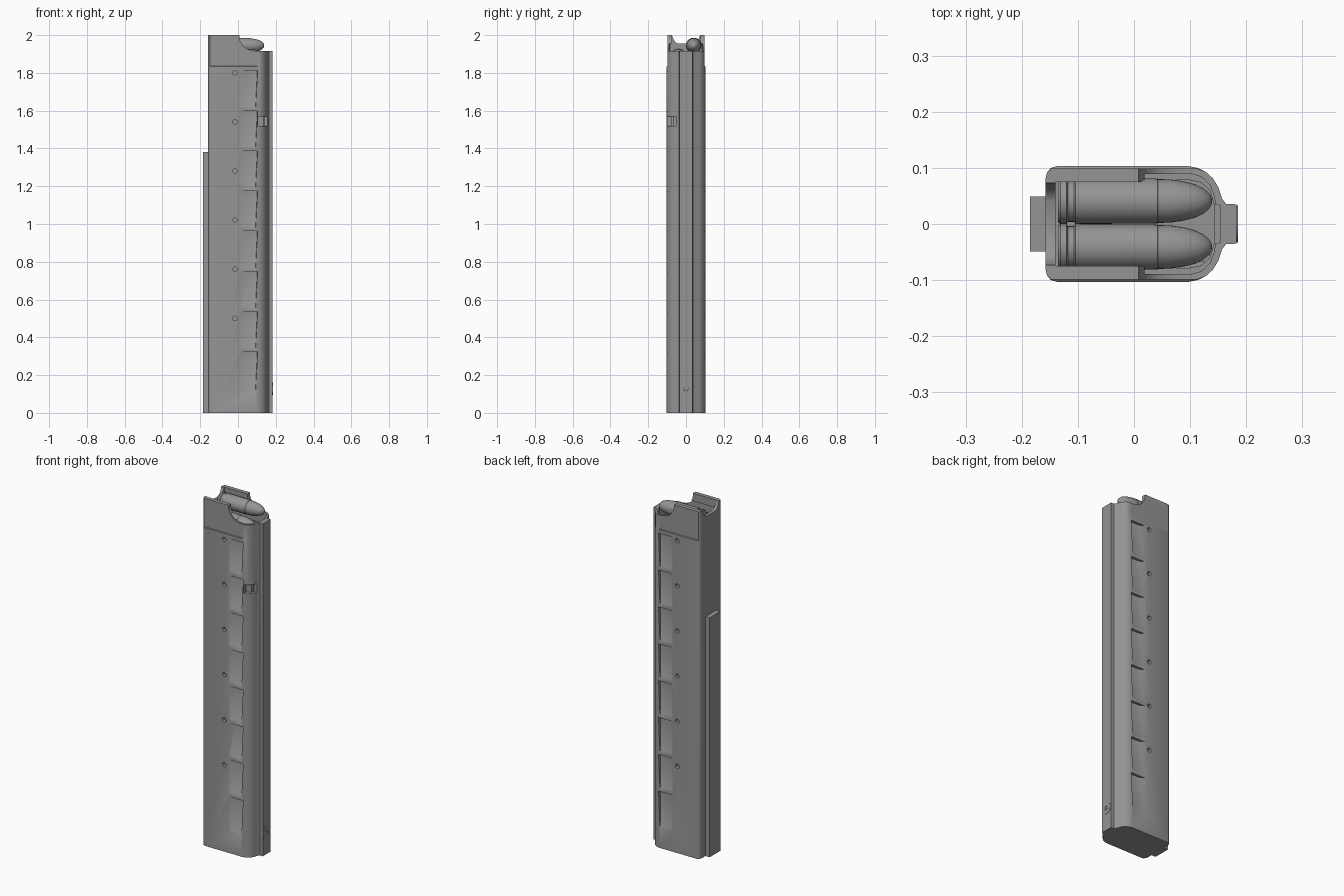
import bpy, bmesh, math
from mathutils import Vector

if "Cube" in bpy.data.objects:
    bpy.data.objects.remove(bpy.data.objects["Cube"])

steel = bpy.data.materials.new("dark_grey")
steel.diffuse_color = (.3, .3, .3, 1)
steel.use_nodes = True
steel.node_tree.nodes["Principled BSDF"].inputs["Base Color"].default_value = steel.diffuse_color


def make_object(name, bm):
    bmesh.ops.recalc_face_normals(bm, faces=bm.faces)
    me = bpy.data.meshes.new(name)
    bm.to_mesh(me)
    bm.free()
    me.materials.append(steel)
    ob = bpy.data.objects.new(name, me)
    bpy.context.collection.objects.link(ob)
    return ob


def loft(bm, rings):
    """Closed solid through rings of equal point count."""
    vs = [[bm.verts.new(p) for p in r] for r in rings]
    n = len(vs[0])
    for a, b in zip(vs, vs[1:]):
        for i in range(n):
            bm.faces.new((a[i], a[(i + 1) % n], b[(i + 1) % n], b[i]))
    bm.faces.new(vs[0])
    bm.faces.new(vs[-1])


def box(bm, x0, x1, y0, y1, z0, z1):
    loft(bm, [[(x0, y0, z), (x1, y0, z), (x1, y1, z), (x0, y1, z)] for z in (z0, z1)])


def mirrored(half):
    return half + [(x, -y) for x, y in reversed(half)]


def smooth(ob, angle=35):
    bpy.ops.object.select_all(action='DESELECT')
    ob.select_set(True)
    bpy.context.view_layer.objects.active = ob
    bpy.ops.object.shade_smooth_by_angle(angle=math.radians(angle))


def cut(target, bm):
    cutter = make_object("cutter", bm)
    cutter.hide_render = True
    mod = target.modifiers.new("cut", 'BOOLEAN')
    mod.operation, mod.solver, mod.object = 'DIFFERENCE', 'EXACT', cutter
    bpy.context.view_layer.objects.active = target
    bpy.ops.object.modifier_apply(modifier=mod.name)
    bpy.data.objects.remove(cutter, do_unlink=True)


def prism_cut(target, pts, z0, z1):
    bm = bmesh.new()
    loft(bm, [[(x, y, z) for x, y in pts] for z in (z0, z1)])
    cut(target, bm)


# outer shell with narrower collar at the top, front rib included
half = [(-.158, .080), (-.155, .092), (-.148, .100), (-.138, .103), (.098, .103),
        (.113, .100), (.128, .093), (.141, .081), (.150, .066), (.157, .045),
        (.164, .036), (.183, .035)]
outline = mirrored(half)
bm = bmesh.new()
loft(bm, [[(x, max(-w, min(w, y)), z) for x, y in outline]
          for z, w in ((0, .103), (1.834, .103), (1.837, .0985), (2.0, .0985))])
body = make_object("case_body", bm)

# hollow interior, wider front mouth, narrow slot between the lips
nose = [(.10, .090), (.12, .084), (.135, .070), (.143, .050), (.145, .034), (.154, .033)]
prism_cut(body, mirrored([(-.14, .078), (.10, .078), (.12, .074), (.135, .060), (.143, .034)]), .05, 1.86)
prism_cut(body, mirrored([(-.14, .086)] + nose), 1.85, 1.955)
prism_cut(body, mirrored([(-.14, .075), (.02, .075)]), 1.95, 2.1)

# lowered front mouth
side = [(.008, 2.1), (.008, 1.985), (.013, 1.965), (.025, 1.945), (.042, 1.93),
        (.065, 1.92), (.09, 1.916), (.3, 1.916), (.3, 2.1)]
bm = bmesh.new()
loft(bm, [[(x, y, z) for x, z in side] for y in (-.2, .2)])
cut(body, bm)

# dip in the rear wall
dip = mirrored([(2.1, .074), (1.995, .073), (1.978, .066), (1.963, .056), (1.955, .040)])
bm = bmesh.new()
loft(bm, [[(x, y, z) for z, y in dip] for x in (-.3, -.12)])
cut(body, bm)

# ladder of sloped side recesses, fading out at the lower rear
bm = bmesh.new()
for s in (-1, 1):
    for i in range(8):
        top = 1.812 - i * .2125
        bot = top - (.192 if i < 7 else .20)
        lo = [(.015, bot), (.094, bot), (.104, top), (.015, top)]
        hi = [(.022, bot + .004, .1015), (.093, bot + .004, .098),
              (.102, top, .086), (.042, top, .088)]
        loft(bm, [[(x, s * .2, z) for x, z in lo], [(x, s * .103, z) for x, z in lo],
                  [(x, s * d, z) for x, z, d in hi]])
cut(body, bm)

# counting holes
bm = bmesh.new()
for s in (-1, 1):
    for i in range(6):
        z = 1.80 - i * .26
        ring = [(.012 * math.cos(t * math.pi / 8), .012 * math.sin(t * math.pi / 8)) for t in range(16)]
        loft(bm, [[(-.016 + a, s * y, z + b) for a, b in ring] for y in (.085, .2)])
cut(body, bm)

# catch notch on the front corner
bm = bmesh.new()
box(bm, .105, .25, -.2, -.05, 1.52, 1.57)
cut(body, bm)
smooth(body, 40)

# tab seen inside the notch
bm = bmesh.new()
box(bm, .10, .135, -.068, -.045, 1.50, 1.59)
make_object("notch_tab", bm)

# rear spine
bm = bmesh.new()
box(bm, -.185, -.15, -.049, .049, 0, 1.38)
make_object("rear_spine", bm)


def lathe(name, profile, origin, seg=32):
    bm = bmesh.new()
    loft(bm, [[Vector(origin) + Vector((x, r * math.cos(2 * math.pi * k / seg),
                                        r * math.sin(2 * math.pi * k / seg)))
               for k in range(seg)] for x, r in profile])
    ob = make_object(name, bm)
    smooth(ob)
    return ob


# pin button on the front rib
lathe("pin_button", [(0, .033), (.011, .033), (.011, .012), (.006, .011)], (.174, 0, .127))
lathe("pin_center", [(0, .007), (.010, .007)], (.174, 0, .127), 16)

# staggered rounds
shape = [(-.135, .038), (-.131, .041), (-.120, .041), (-.118, .037), (-.107, .037),
         (-.104, .041), (.042, .040), (.043, .039), (.065, .0385), (.088, .035),
         (.108, .030), (.123, .023), (.133, .015), (.138, .007), (.139, .001)]
for i in range(4):
    lathe("round_%d" % (i + 1), shape, (0, .041 if i % 2 == 0 else -.041, 1.945 - .057 * i))
